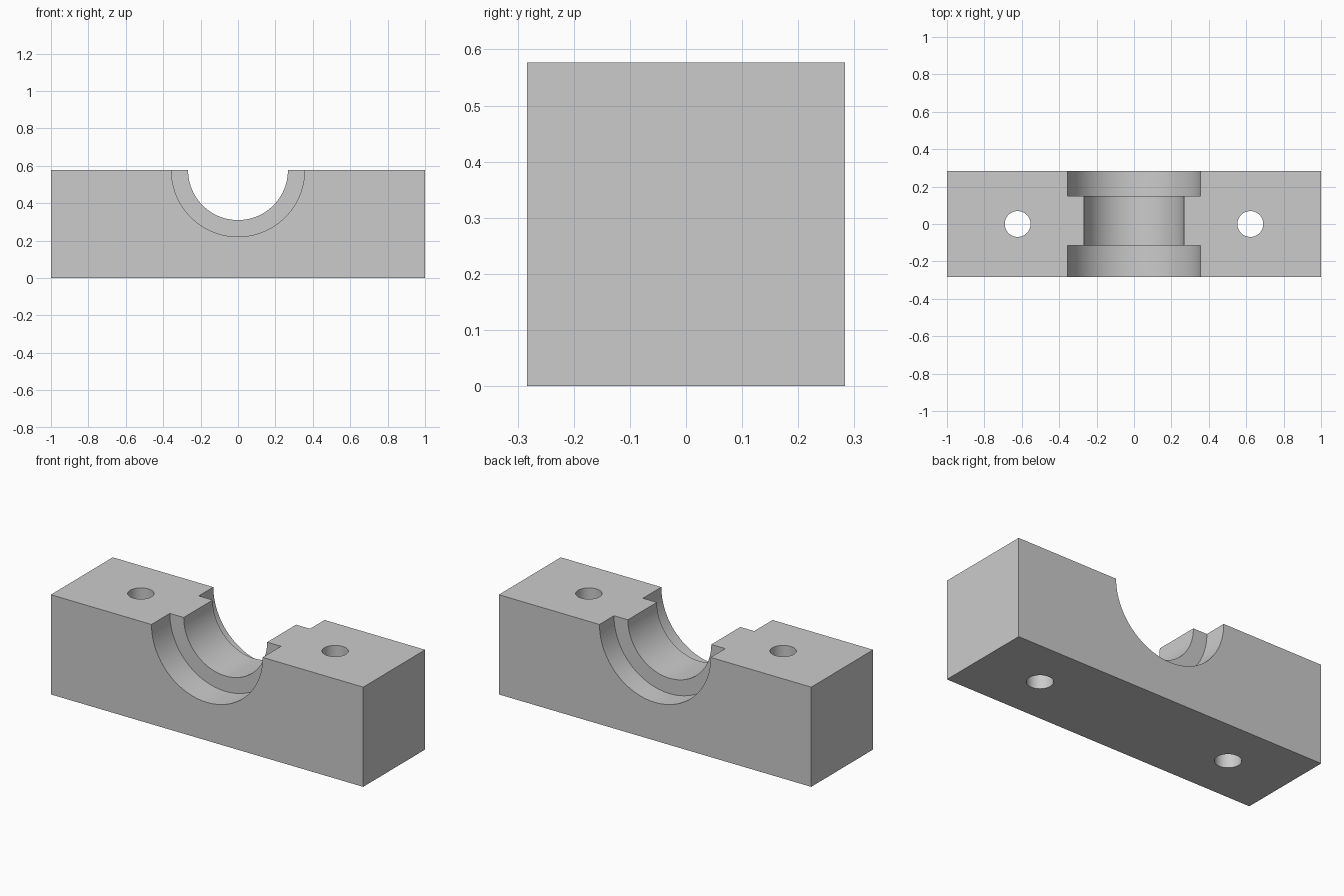
import bpy
import math

default = bpy.data.objects.get("Cube")
if default:
    bpy.data.objects.remove(default, do_unlink=True)

HEIGHT, DEPTH = 0.577, 0.566

grey = bpy.data.materials.new("plain_grey")
grey.use_nodes = True
grey.diffuse_color = (0.6, 0.6, 0.6, 1)
grey.node_tree.nodes["Principled BSDF"].inputs["Base Color"].default_value = (0.6, 0.6, 0.6, 1)

# Rectangular block
bpy.ops.mesh.primitive_cube_add(size=1, location=(0, 0, HEIGHT / 2))
block = bpy.context.object
block.name = "bearing_block"
block.scale = (2, DEPTH, HEIGHT)
bpy.ops.object.transform_apply(location=True, rotation=False, scale=True)
block.data.materials.append(grey)


def cut_cylinder(name, radius, start, end, x=None):
    """Cut a round hole along y, or along z when x is given."""
    middle = (start + end) / 2
    along_y = x is None
    bpy.ops.mesh.primitive_cylinder_add(
        vertices=96, radius=radius, depth=end - start,
        location=(0, middle, HEIGHT) if along_y else (x, 0, middle),
        rotation=(math.pi / 2 if along_y else 0, 0, 0))
    cutter = bpy.context.object
    cutter.name = name
    cutter.hide_render = True
    cutter.data.materials.append(grey)
    bpy.context.view_layer.objects.active = block
    mod = block.modifiers.new(name, "BOOLEAN")
    mod.operation = "DIFFERENCE"
    mod.solver = "EXACT"
    mod.object = cutter
    bpy.ops.object.modifier_apply(modifier=name)
    bpy.data.objects.remove(cutter, do_unlink=True)


# Half-round saddle with a wider recess at each end
cut_cylinder("saddle_bore", 0.267, -0.5, 0.5)
cut_cylinder("front_recess", 0.356, -0.5, -0.115)
cut_cylinder("back_recess", 0.356, 0.15, 0.5)

# Vertical bolt holes
for side in (-1, 1):
    cut_cylinder("bolt_hole", 0.069, -0.2, 0.8, x=side * 0.622)

# Smooth curved walls with sharp rims
bpy.ops.object.select_all(action="DESELECT")
block.select_set(True)
bpy.context.view_layer.objects.active = block
bpy.ops.object.shade_smooth_by_angle(angle=math.radians(30))
